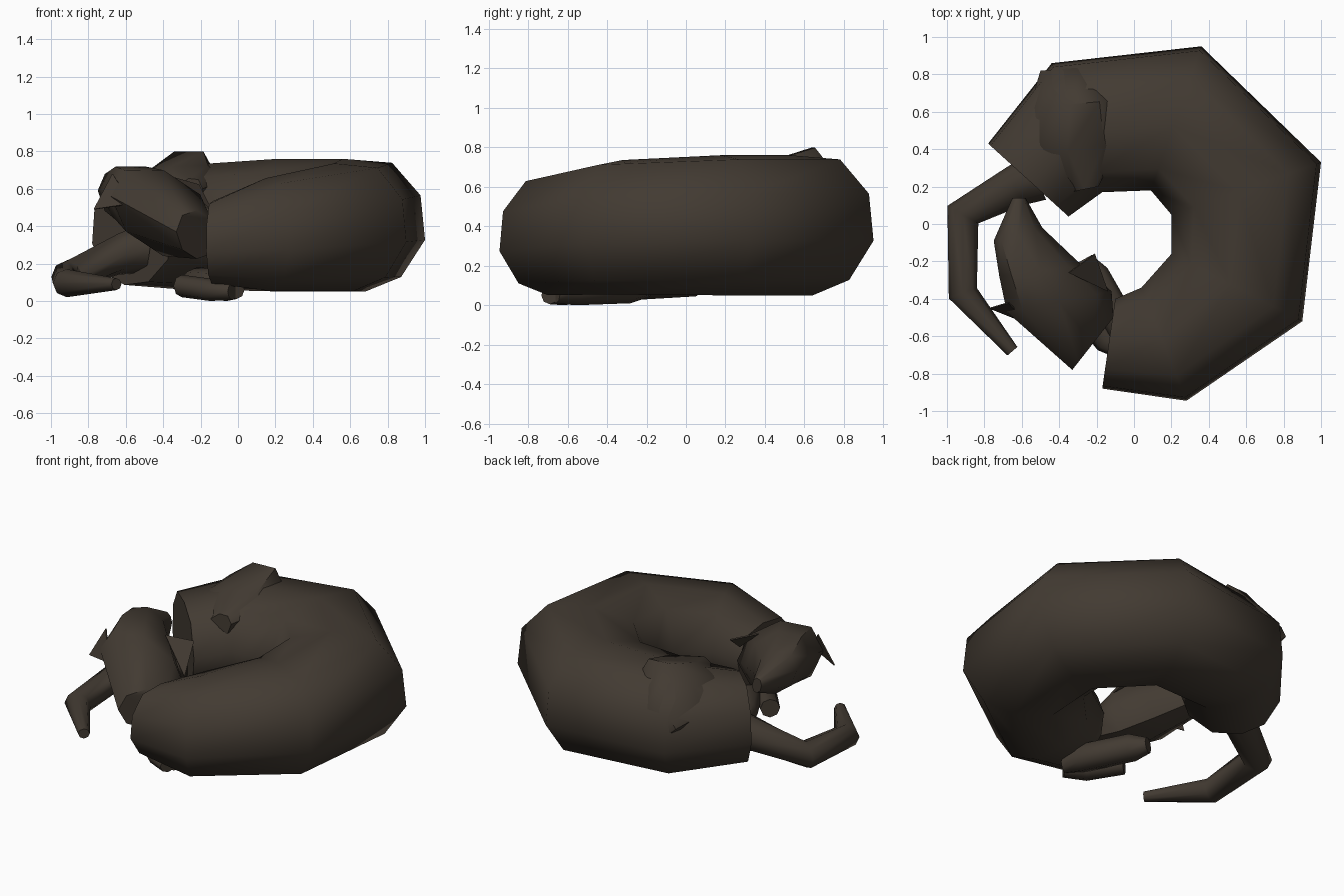
import bpy
import bmesh
import math
from mathutils import Vector

if "Cube" in bpy.data.objects:
    bpy.data.objects.remove(bpy.data.objects["Cube"], do_unlink=True)

FUR = (0.055, 0.043, 0.032, 1.0)
fur = bpy.data.materials.new("dark_brown_fur")
fur.use_nodes = True
fur.diffuse_color = FUR
bsdf = fur.node_tree.nodes["Principled BSDF"]
bsdf.inputs["Base Color"].default_value = FUR
bsdf.inputs["Roughness"].default_value = 0.9

# Cross-sections: share of the way from inner to outer side, height from -1 to 1
FLANK = [(1, -.22), (.97, .45), (.78, .94), (.45, 1), (.15, .8),
         (0, .1), (.06, -.5), (.3, -.93), (.6, -1), (.84, -.78)]
ROUND = [(.5 + .5 * math.cos(a * math.pi / 4), math.sin(a * math.pi / 4))
         for a in range(8)]


def finish(name, bm):
    bmesh.ops.recalc_face_normals(bm, faces=bm.faces)
    mesh = bpy.data.meshes.new(name)
    bm.to_mesh(mesh)
    bm.free()
    mesh.materials.append(fur)
    obj = bpy.data.objects.new(name, mesh)
    bpy.context.collection.objects.link(obj)
    bpy.ops.object.select_all(action="DESELECT")
    obj.select_set(True)
    bpy.context.view_layer.objects.active = obj
    bpy.ops.object.shade_smooth_by_angle(angle=math.radians(50))
    return obj


def loft(name, rings, section):
    """Skin a closed body over rings given as (inner, outer, half height)."""
    bm = bmesh.new()
    loops = []
    for inner, outer, half in rings:
        a, b = Vector(inner), Vector(outer)
        loops.append([bm.verts.new(a.lerp(b, t) + Vector((0, 0, half * v)))
                      for t, v in section])
    n = len(section)
    for p, q in zip(loops, loops[1:]):
        for i in range(n):
            j = (i + 1) % n
            bm.faces.new((p[i], p[j], q[j], q[i]))
    bm.faces.new(loops[0])
    bm.faces.new(loops[-1])
    return finish(name, bm)


def limb(name, path):
    """Tapered limb along a path of (point, half width, half height)."""
    pts = [Vector(p[0]) for p in path]
    rings = []
    for i, (p, wide, high) in enumerate(path):
        along = Vector((0, 0, 0))
        if i > 0:
            along += (pts[i] - pts[i - 1]).normalized()
        if i < len(pts) - 1:
            along += (pts[i + 1] - pts[i]).normalized()
        side = Vector((along.y, -along.x, 0)).normalized() * wide
        rings.append((pts[i] - side, pts[i] + side, high))
    return loft(name, rings, ROUND)


def ear(name, corners):
    """Thin pointed flap."""
    bm = bmesh.new()
    pts = [Vector(c) for c in corners]
    normal = (pts[1] - pts[0]).cross(pts[2] - pts[0]).normalized() * .004
    front = [bm.verts.new(p + normal) for p in pts]
    back = [bm.verts.new(p - normal) for p in pts]
    bm.faces.new(front)
    bm.faces.new(back[::-1])
    for i in range(3):
        j = (i + 1) % 3
        bm.faces.new((front[i], front[j], back[j], back[i]))
    return finish(name, bm)


# Curled torso, from shoulders round to rump
loft("curled_body", [
    ((-.10, -.40, .32), (-.17, -.88, .31), .22),
    ((.04, -.34, .37), (.28, -.945, .34), .30),
    ((.20, -.16, .40), (.90, -.52, .39), .34),
    ((.20, .05, .405), (1.0, .33, .405), .355),
    ((.09, .18, .405), (.36, .95, .405), .355),
    ((-.17, .17, .40), (-.44, .86, .39), .33),
    ((-.35, .04, .36), (-.78, .43, .37), .28)], FLANK)

# Head tucked back towards the rump
loft("head", [
    ((-.11, -.50, .34), (-.33, -.78, .37), .13),
    ((-.12, -.36, .38), (-.68, -.47, .56), .23),
    ((-.28, -.22, .44), (-.72, -.28, .60), .20),
    ((-.49, -.02, .52), (-.75, -.09, .59), .14),
    ((-.58, .14, .53), (-.65, .14, .55), .05)], ROUND)

# Raised thigh lying over the rump
loft("thigh", [
    ((-.19, .20, .60), (-.34, .17, .55), .08),
    ((-.08, .43, .64), (-.63, .35, .50), .15),
    ((-.12, .66, .68), (-.56, .62, .52), .20),
    ((-.24, .84, .53), (-.50, .82, .48), .06)], ROUND)

# Tail bending forward beside the face
limb("tail", [
    ((-.52, .25, .28), .13, .13),
    ((-.64, .20, .25), .11, .11),
    ((-.915, .05, .13), .095, .085),
    ((-.915, -.37, .095), .08, .075),
    ((-.65, -.68, .09), .035, .032)])

# Folded front legs
limb("near_front_leg", [
    ((-.01, -.66, .06), .05, .05),
    ((-.06, -.56, .085), .09, .085),
    ((-.22, -.28, .095), .09, .085),
    ((-.27, -.19, .09), .05, .05)])
limb("far_front_leg", [
    ((-.03, -.69, .05), .05, .045),
    ((-.15, -.62, .06), .07, .06),
    ((-.30, -.45, .08), .06, .06)])

ear("outer_ear", [(-.77, -.45, .49), (-.67, -.42, .68), (-.57, -.53, .52)])
ear("inner_ear", [(-.21, -.16, .62), (-.35, -.26, .66), (-.14, -.36, .48)])
